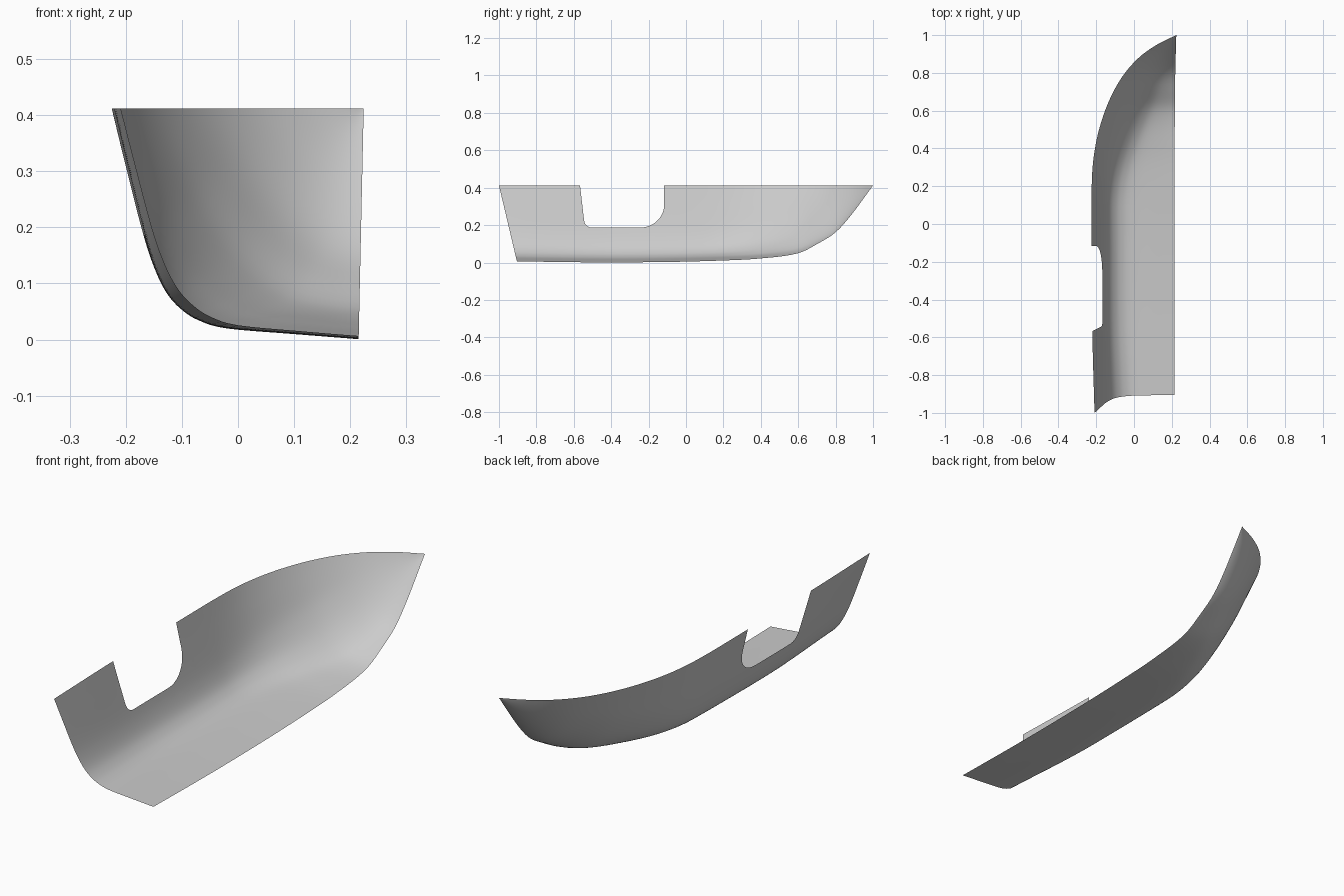
import bpy, bmesh, math
from mathutils import Vector

if "Cube" in bpy.data.objects:
    bpy.data.objects.remove(bpy.data.objects["Cube"])


def spline(keys, t):
    """Smooth curve through (t, value) keys."""
    n = len(keys)
    i = 0
    while i < n - 2 and t > keys[i + 1][0]:
        i += 1

    def slope(k):
        a, b = keys[max(k - 1, 0)], keys[min(k + 1, n - 1)]
        return (b[1] - a[1]) / (b[0] - a[0])
    (t0, v0), (t1, v1) = keys[i], keys[i + 1]
    h = t1 - t0
    s = (t - t0) / h
    return ((2*s**3 - 3*s*s + 1) * v0 + (s**3 - 2*s*s + s) * h * slope(i)
            + (3*s*s - 2*s**3) * v1 + (s**3 - s*s) * h * slope(i + 1))


def smooth(a, b, t):
    s = min(max((t - a) / (b - a), 0), 1)
    return s * s * (3 - 2 * s)


TOP = 0.412
# Plan view of the upper edge (y, x) and side view of the keel and stem (y, z)
sheer = [(-1, -.209), (-.56, -.221), (-.1, -.224), (.2, -.224), (.35, -.214), (.5, -.185),
         (.65, -.133), (.78, -.062), (.88, .025), (.95, .122), (1, .224)]
keel = [(-1, .008), (-.5, .001), (-.1, .003), (.2, .011), (.4, .022), (.6, .05),
        (.71, .104), (.8, .162), (.88, .25), (1, TOP)]
# Midship cross-section (x, z) from keel to upper edge
section = [(.215, .003), (.1, .012), (-.02, .022), (-.07, .036), (-.102, .056), (-.128, .085),
           (-.15, .13), (-.17, .193), (-.2, .312), (-.224, TOP)]
M = len(section) - 1
sec_a = [(k / M, (.215 - x) / .439) for k, (x, z) in enumerate(section)]
sec_b = [(k / M, (z - .003) / (TOP - .003)) for k, (x, z) in enumerate(section)]

# Hull skin: sections lofted from stern to bow
NU, NV = 72, 36
bm = bmesh.new()
rows = []
for i in range(NU + 1):
    y = -1 + 2 * (1 - (1 - i / NU) ** 1.35)
    kz, sx = spline(keel, y), spline(sheer, y)
    kx = .215 + .009 * kz / TOP
    w = smooth(.1, .9, y) + .1 * smooth(-.4, -1, y)
    row = []
    for j in range(NV + 1):
        v = j / NV
        a = spline(sec_a, v) * (1 - w) + v * w
        b = spline(sec_b, v) * (1 - w) + v ** 1.95 * w
        row.append(bm.verts.new((kx + (sx - kx) * a, y, kz + (TOP - kz) * b)))
    rows.append(row)
for r, s in zip(rows, rows[1:]):
    for j in range(NV):
        bm.faces.new((r[j], r[j + 1], s[j + 1], s[j]))
bmesh.ops.remove_doubles(bm, verts=bm.verts[:], dist=1e-5)

# Raked stern
bmesh.ops.bisect_plane(bm, geom=bm.verts[:] + bm.edges[:] + bm.faces[:], dist=1e-6,
                       plane_co=(0, -.905, .01), plane_no=(0, -.402, -.095), clear_outer=True)

# Side opening: convex outline (y, z) with rounded lower corners
outline = [(-.571, .45)]
for k in range(6):
    t = math.pi + .1 + (math.pi / 2 - .1) * k / 5
    outline.append((-.503 + .042 * math.cos(t), .228 + .042 * math.sin(t)))
for k in range(11):
    t = -math.pi / 2 + math.pi / 2 * k / 10
    outline.append((-.25 + .133 * math.cos(t), .306 + .12 * math.sin(t)))
outline.append((-.117, .45))

inside = [f for f in bm.faces if -.65 < f.calc_center_median().y < -.05
          and f.calc_center_median().z > .1]
for (y0, z0), (y1, z1) in zip(outline, outline[1:]):
    co, no = Vector((0, y0, z0)), Vector((0, z0 - z1, y1 - y0)).normalized()
    geom = set(inside)
    for f in inside:
        geom.update(f.edges)
        geom.update(f.verts)
    cut = bmesh.ops.bisect_plane(bm, geom=list(geom), dist=1e-6, plane_co=co, plane_no=no)
    inside = [g for g in cut['geom'] if isinstance(g, bmesh.types.BMFace)
              and (g.calc_center_median() - co).dot(no) > 0]
bmesh.ops.delete(bm, geom=inside, context='FACES')

mesh = bpy.data.meshes.new("half_hull")
bm.to_mesh(mesh)
bm.free()
hull = bpy.data.objects.new("half_hull", mesh)
bpy.context.collection.objects.link(hull)
bpy.context.view_layer.objects.active = hull
hull.select_set(True)
bpy.ops.object.shade_smooth_by_angle(angle=math.radians(40))
